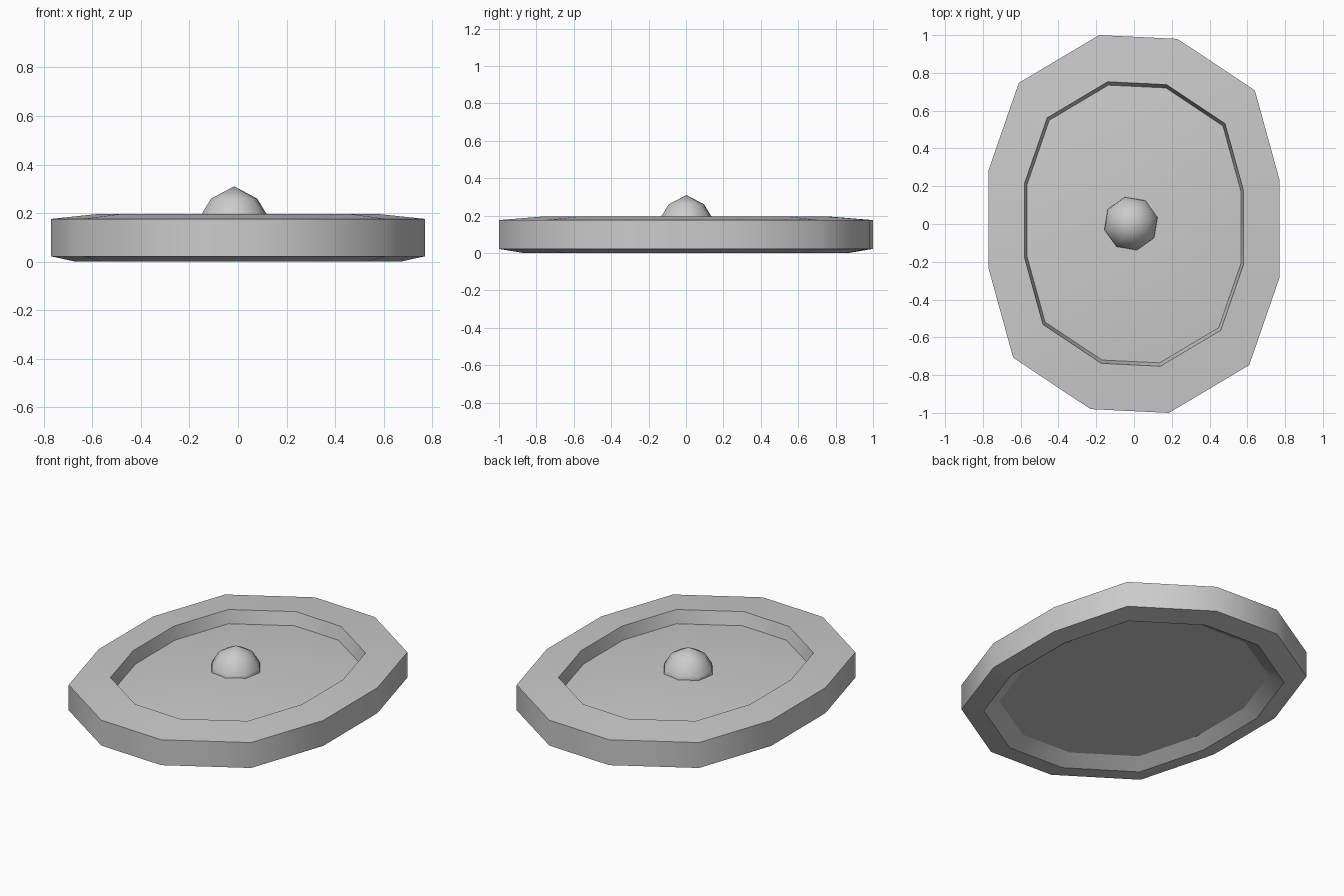
import bpy, bmesh
from math import cos, sin, tau, radians

cube = bpy.data.objects.get("Cube")
if cube:
    bpy.data.objects.remove(cube)

grey = bpy.data.materials.new("light_grey")
grey.use_nodes = True
colour = (0.6, 0.6, 0.6, 1)
grey.diffuse_color = colour
next(n for n in grey.node_tree.nodes
     if n.type == 'BSDF_PRINCIPLED').inputs["Base Color"].default_value = colour


def loft(name, outline, rings, start=None, end=None, sharp=True, centre=(0, 0)):
    """Skin scaled copies of an outline; start and end are heights of the closing points."""
    bm = bmesh.new()
    cx, cy = centre
    loops = [[bm.verts.new((cx + x * s, cy + y * s, z)) for x, y in outline]
             for s, z in rings]
    n = len(outline)
    for a, b in zip(loops, loops[1:]):
        for i in range(n):
            j = (i + 1) % n
            bm.faces.new((a[i], a[j], b[j], b[i]))
    for height, loop in ((start, loops[0]), (end, loops[-1])):
        if height is not None:
            tip = bm.verts.new((cx, cy, height))
            for i in range(n):
                bm.faces.new((loop[i], loop[(i + 1) % n], tip))
    bmesh.ops.recalc_face_normals(bm, faces=bm.faces)
    for f in bm.faces:
        f.smooth = True
    # Crisp edges run around the rings only
    if sharp:
        for loop in loops:
            for i in range(n):
                bm.edges.get((loop[i], loop[(i + 1) % n])).smooth = False
    mesh = bpy.data.meshes.new(name)
    bm.to_mesh(mesh)
    bm.free()
    mesh.materials.append(grey)
    obj = bpy.data.objects.new(name, mesh)
    bpy.context.collection.objects.link(obj)
    return obj


# Twelve-sided oval dish: hollow underside, thick rim, sunken domed floor
half = [(0.23, 0.98), (-0.185, 1.0), (-0.61, 0.747),
        (-0.77, 0.285), (-0.77, -0.235), (-0.64, -0.707)]
oval = half + [(-x, -y) for x, y in half]
loft("oval_dish", oval,
     [(0.78, 0.05), (0.87, 0.0), (1.0, 0.022), (1.0, 0.176),
      (0.753, 0.196), (0.735, 0.118)], start=0.05, end=0.187)

# Eight-sided pointed knob, its foot sunk into the floor
octagon = [(cos(radians(13) + tau * i / 8), sin(radians(13) + tau * i / 8))
           for i in range(8)]
loft("centre_knob", octagon, [(0.148, 0.15), (0.141, 0.19), (0.097, 0.26)],
     start=0.15, end=0.31, sharp=False, centre=(-0.016, 0.002))
